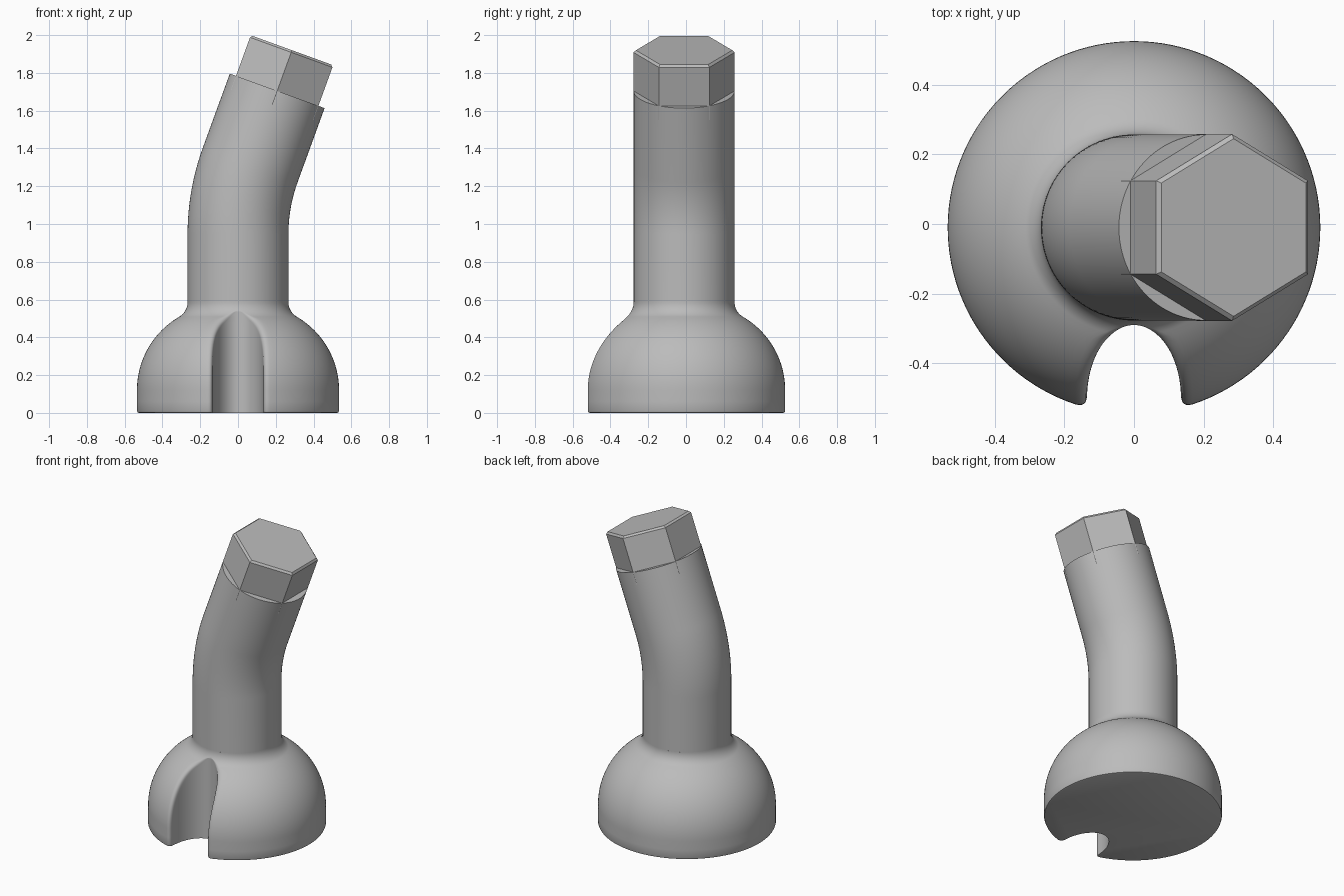
import bpy, bmesh, math
from mathutils import Vector, Matrix

if "Cube" in bpy.data.objects:
    bpy.data.objects.remove(bpy.data.objects["Cube"])

CY = -0.01                      # axis offset in y
STEM_R = 0.267
TILT = math.radians(20)

grey = bpy.data.materials.new("plain grey")
grey.diffuse_color = (0.5, 0.5, 0.5, 1)
grey.use_nodes = True
grey.node_tree.nodes["Principled BSDF"].inputs["Base Color"].default_value = grey.diffuse_color


def loft(name, rings, smooth=True):
    """Skin a stack of closed rings with equal point counts and cap both ends."""
    bm = bmesh.new()
    loops = [[bm.verts.new(p) for p in ring] for ring in rings]
    n = len(loops[0])
    for a, b in zip(loops, loops[1:]):
        for i in range(n):
            j = (i + 1) % n
            bm.faces.new((a[i], a[j], b[j], b[i]))
    bm.faces.new(loops[0][::-1])
    bm.faces.new(loops[-1])
    bmesh.ops.remove_doubles(bm, verts=bm.verts, dist=1e-5)
    bmesh.ops.recalc_face_normals(bm, faces=bm.faces)
    me = bpy.data.meshes.new(name)
    bm.to_mesh(me)
    bm.free()
    me.materials.append(grey)
    ob = bpy.data.objects.new(name, me)
    bpy.context.collection.objects.link(ob)
    if smooth:
        bpy.ops.object.select_all(action='DESELECT')
        ob.select_set(True)
        bpy.context.view_layer.objects.active = ob
        bpy.ops.object.shade_smooth_by_angle(angle=math.radians(35))
    return ob


def ring(mat, radius, sides):
    step = 2 * math.pi / sides
    return [mat @ Vector((radius * math.cos(math.pi / 2 + i * step),
                          radius * math.sin(math.pi / 2 + i * step), 0)) for i in range(sides)]


# --- Domed base with a slot in the front ---
def slot(u):
    """Half of the slot outline, relative to the axis: elliptical back, straight sides."""
    if u <= 1:
        t = u * math.pi / 2
        return Vector((0.135 * math.sin(t), -0.49 + 0.21 * math.cos(t)))
    return Vector((0.135, -0.49 - (u - 1) * 0.2))


def slot_at(r):
    lo, hi = 0.0, 2.0
    for _ in range(40):
        mid = (lo + hi) / 2
        if slot(mid).length < r:
            lo = mid
        else:
            hi = mid
    return lo


def base_ring(r, z, n_slot=16, n_lip=6, n_arc=56):
    """Circle with the slot taken out and its lips rounded."""
    depth = max(r - 0.28, 0)
    f = min(0.035, depth * 0.6)
    corner = slot(slot_at(r)) if depth else Vector((0, -r))
    u1 = slot_at(r - f) if depth else 0
    arc0 = math.atan2(corner.x, -corner.y) + f / r
    on_arc = lambda a: Vector((r * math.sin(a), -r * math.cos(a)))
    if depth:
        half = [slot(u1 * i / n_slot) for i in range(n_slot)]
        p, q = slot(u1), on_arc(arc0)
        for i in range(n_lip):
            t = i / n_lip
            half.append(p * (1 - t) ** 2 + corner * 2 * t * (1 - t) + q * t * t)
    else:
        half = [Vector((0, -r))] * (n_slot + n_lip)
    half += [on_arc(arc0 + (math.pi - arc0) * i / n_arc) for i in range(n_arc + 1)]
    full = half + [Vector((-p.x, p.y)) for p in half[-2:0:-1]]
    return [Vector((p.x, p.y + CY, z)) for p in full]


dome_c, dome_z, dome_r, fil = 0.085, 0.12, 0.45, 0.09
dr = STEM_R + fil - dome_c
fil_z = dome_z + math.sqrt((dome_r + fil) ** 2 - dr ** 2)
end = math.acos(dr / (dome_r + fil))
profile = [(0.525, 0), (0.532, 0.003), (0.535, 0.01), (0.535, 0.06)]
profile += [(dome_c + dome_r * math.cos(end * i / 24), dome_z + dome_r * math.sin(end * i / 24))
            for i in range(25)]
profile += [(STEM_R + fil - fil * math.cos(end * (1 - i / 16)),
             fil_z - fil * math.sin(end * (1 - i / 16))) for i in range(1, 17)]
loft("slotted_base", [base_ring(r, z) for r, z in profile])

# --- Bent round stem: straight, arc, straight ---
BEND_R, BEND_Z, TOP_L = 1.07, 0.946, 0.418


def frame(x, z, a):
    return Matrix.Translation((x, CY, z)) @ Matrix.Rotation(a, 4, 'Y')


frames = [frame(0, 0.4, 0)]
for i in range(17):
    a = TILT * i / 16
    frames.append(frame(BEND_R * (1 - math.cos(a)), BEND_Z + BEND_R * math.sin(a), a))
top = frames[-1] @ Matrix.Translation((0, 0, TOP_L))
frames.append(top)
loft("bent_stem", [ring(m, STEM_R, 96) for m in frames])

# --- Hexagonal end with a small chamfer ---
loft("hex_end", [ring(top @ Matrix.Translation((0, 0, h)), r, 6)
                 for h, r in ((-0.08, 0.268), (0.217, 0.268), (0.229, 0.255))], smooth=False)
